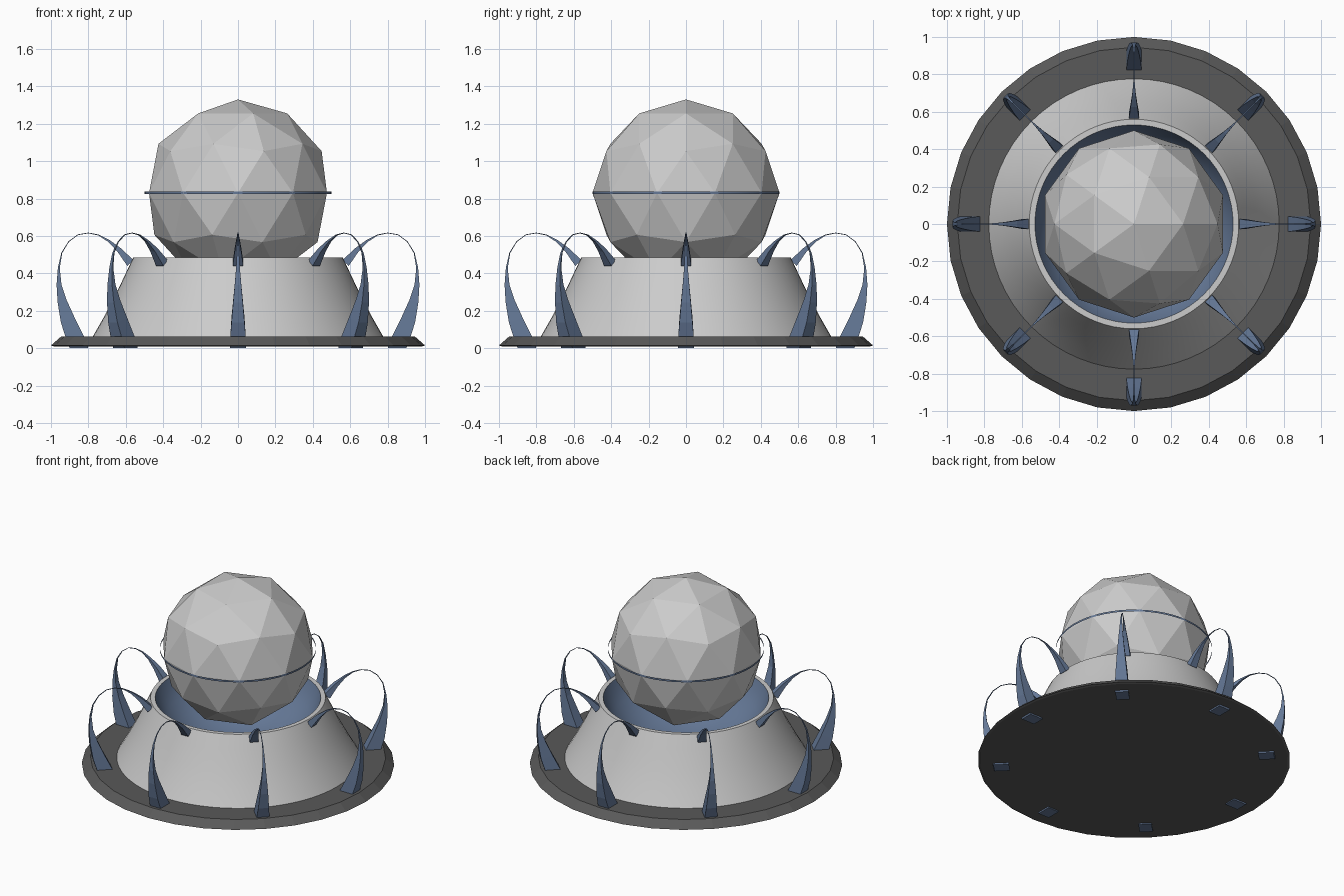
import bpy, bmesh, math
from mathutils import Vector

if "Cube" in bpy.data.objects:
    bpy.data.objects.remove(bpy.data.objects["Cube"])


def material(name, color):
    m = bpy.data.materials.new(name)
    m.diffuse_color = (*color, 1)
    m.use_nodes = True
    m.node_tree.nodes["Principled BSDF"].inputs["Base Color"].default_value = m.diffuse_color
    return m


BLUE = material("slate_blue", (0.13, 0.19, 0.31))
DARK = material("dark_grey", (0.10, 0.10, 0.10))


def finish(name, bm, mat=None, smooth=False):
    bmesh.ops.remove_doubles(bm, verts=bm.verts, dist=1e-5)
    me = bpy.data.meshes.new(name)
    bm.to_mesh(me)
    bm.free()
    ob = bpy.data.objects.new(name, me)
    bpy.context.collection.objects.link(ob)
    if mat:
        me.materials.append(mat)
    if smooth:
        bpy.ops.object.select_all(action='DESELECT')
        ob.select_set(True)
        bpy.context.view_layer.objects.active = ob
        bpy.ops.object.shade_smooth_by_angle(angle=math.radians(35))
    return ob


def lathe(name, profile, sides, mat=None, smooth=False):
    """Revolve an (r, z) profile around z; list it bottom-up on the outside."""
    bm = bmesh.new()
    rings = []
    for r, z in profile:
        if r == 0:
            rings.append([bm.verts.new((0, 0, z))] * sides)
        else:
            rings.append([bm.verts.new((r * math.cos(a), r * math.sin(a), z))
                          for a in (math.tau * i / sides for i in range(sides))])
    for lo, hi in zip(rings, rings[1:]):
        for i in range(sides):
            j = (i + 1) % sides
            bm.faces.new(list(dict.fromkeys((lo[i], lo[j], hi[j], hi[i]))))
    return finish(name, bm, mat, smooth)


# Base plate with chamfered edge
lathe("base_plate", [(0, 0.01), (0.985, 0.01), (1.0, 0.015), (0.945, 0.063), (0, 0.063)], 32, DARK)

# Flared pedestal shell and rim
lathe("pedestal", [(0.79, 0.04), (0.775, 0.065), (0.715, 0.17), (0.657, 0.28),
                   (0.605, 0.39), (0.56, 0.485), (0.53, 0.485)], 64, None, True)

# Blue bowl inside the pedestal
lathe("bowl_lining", [(0.53, 0.485), (0.505, 0.42), (0.46, 0.35), (0.38, 0.27),
                      (0.28, 0.21), (0.15, 0.17), (0, 0.16)][::1], 64, BLUE, True)

# Faceted ball
bm = bmesh.new()
bmesh.ops.create_icosphere(bm, subdivisions=2, radius=0.5)
bmesh.ops.translate(bm, verts=bm.verts, vec=(0, 0, 0.83))
finish("ball", bm)

# Thin band around the ball's equator
lathe("equator_band", [(0.5, 0.824), (0.5, 0.837)], 64, BLUE, True)

# Arched claws: r, z, width, thickness along the path
PATH = [(0.85, 0.0, 0.085, 0.10), (0.872, 0.06, 0.083, 0.10), (0.91, 0.15, 0.07, 0.078),
        (0.94, 0.25, 0.052, 0.05), (0.957, 0.34, 0.035, 0.026), (0.958, 0.43, 0.02, 0.01),
        (0.942, 0.51, 0.011, 0.005), (0.905, 0.57, 0.006, 0.004), (0.855, 0.607, 0.004, 0.004),
        (0.80, 0.616, 0.004, 0.004), (0.745, 0.605, 0.009, 0.005), (0.69, 0.573, 0.02, 0.012),
        (0.635, 0.525, 0.036, 0.026), (0.575, 0.455, 0.055, 0.045)]


def claw(name, angle):
    out = Vector((math.cos(angle), math.sin(angle), 0))
    side = Vector((-math.sin(angle), math.cos(angle), 0))
    bm = bmesh.new()
    rings = []
    for i, (r, z, w, t) in enumerate(PATH):
        a, b = PATH[max(i - 1, 0)], PATH[min(i + 1, len(PATH) - 1)]
        dr, dz = b[0] - a[0], b[1] - a[1]
        if i < 2:
            dr, dz = 0, 1  # flat foot
        n = math.hypot(dr, dz)
        nrm = out * (dz / n) + Vector((0, 0, -dr / n))
        c = out * r + Vector((0, 0, z))
        rings.append([bm.verts.new(c + nrm * (t / 2 * u) + side * (w / 2 * v))
                      for u, v in ((1, -1), (1, 1), (-1, 1), (-1, -1))])
    for lo, hi in zip(rings, rings[1:]):
        for i in range(4):
            j = (i + 1) % 4
            bm.faces.new((lo[i], lo[j], hi[j], hi[i]))
    bm.faces.new(rings[0][::-1])
    bm.faces.new(rings[-1])
    finish(name, bm, BLUE)


for k in range(8):
    claw(f"claw_{k + 1}", math.tau * k / 8)
